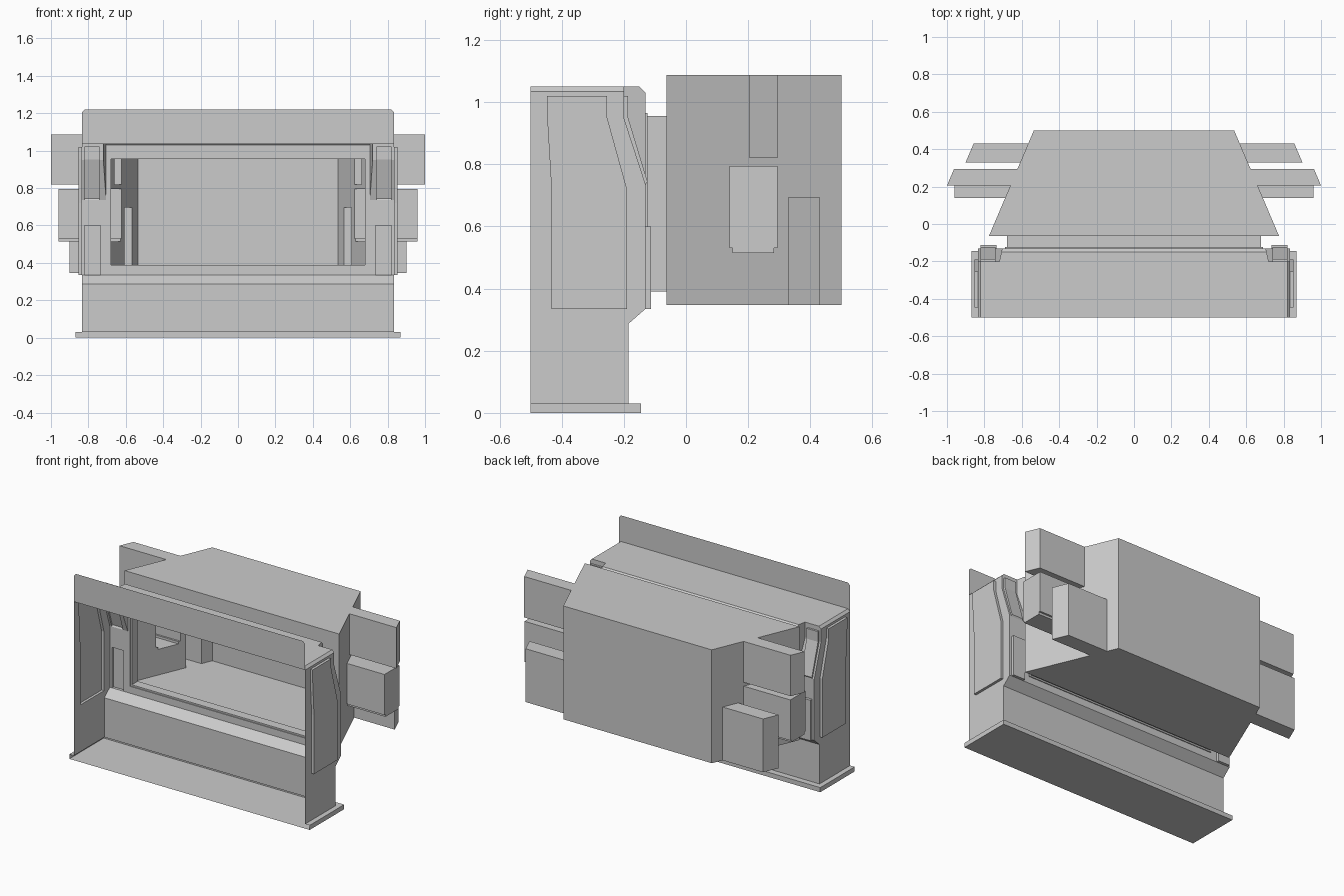
import bpy, bmesh

if "Cube" in bpy.data.objects:
    bpy.data.objects.remove(bpy.data.objects["Cube"])


class Part:
    """Right half of a thin-sheet part, mirrored across x = 0."""

    def __init__(self, name):
        self.name, self.bm = name, bmesh.new()

    def face(self, pts):
        self.bm.faces.new([self.bm.verts.new(p) for p in pts])

    def strip(self, a, b, closed=False):
        n = len(a)
        for i in range(n if closed else n - 1):
            j = (i + 1) % n
            self.face([a[i], a[j], b[j], b[i]])

    def holed(self, *loops):
        edges = []
        for loop in loops:
            vs = [self.bm.verts.new(p) for p in loop]
            edges += [self.bm.edges.new((vs[i - 1], vs[i])) for i in range(len(vs))]
        bmesh.ops.triangle_fill(self.bm, edges=edges, use_beauty=True)

    def pocket(self, rim, end):
        self.strip(rim, end, True)
        self.face(end)

    def finish(self):
        bm = self.bm
        bmesh.ops.remove_doubles(bm, verts=bm.verts, dist=0.0005)
        bmesh.ops.recalc_face_normals(bm, faces=bm.faces)
        me = bpy.data.meshes.new(self.name)
        bm.to_mesh(me)
        bm.free()
        ob = bpy.data.objects.new(self.name, me)
        bpy.context.collection.objects.link(ob)
        m = ob.modifiers.new("Mirror", 'MIRROR')
        m.use_clip = True


def on_x(loop, x):
    return [(x, y, z) for y, z in loop]


def on_y(loop, y):
    return [(x, y, z) for x, z in loop]


F, B, W = -0.5, -0.13, 0.835      # frame front, frame back, half width

# Base plate: shallow tray wider than the frame
p = Part("base_plate")
outer = [(0, -0.145), (0.868, -0.145), (0.868, F)]
inner = [(0, -0.185), (W, -0.185), (W, F)]
low = [(x, y, 0) for x, y in outer]
high = [(x, y, 0.03) for x, y in outer]
p.face(low + [(0, F, 0)])
p.strip(low, high)
p.strip(high, [(x, y, 0.03) for x, y in inner])
p.finish()

# Side walls with outward-pressed panel
p = Part("side_wall")
wall = [(F, 0.03), (-0.185, 0.03), (-0.185, 0.287), (B, 0.335), (B, 0.735),
        (-0.2, 0.95), (-0.2, 1.035), (F, 1.035)]
panel = [(-0.447, 1.02), (-0.255, 1.02), (-0.255, 0.955), (-0.19, 0.72),
         (-0.19, 0.335), (-0.433, 0.335), (-0.433, 0.72), (-0.447, 0.955)]
p.holed(on_x(wall, W), on_x(panel, W))
p.pocket(on_x(panel, W), on_x(panel, 0.852))
p.finish()

# Back wall: lower wall, sloped sill, window wall with pressed lower panel
p = Part("back_wall")
sill = [(-0.185, 0.03), (-0.185, 0.287), (B, 0.335)]
p.strip(on_x(sill, 0), on_x(sill, W))
lower = [(0.735, 0.335), (0.735, 0.6), (0.82, 0.6), (0.82, 0.335)]
p.face(on_y([(0, 0.335)] + lower + [
    (W, 0.335), (W, 0.735), (0.705, 0.735), (0.705, 1.03), (0, 1.03),
    (0, 0.965), (0.69, 0.965), (0.69, 0.38), (0, 0.38)], B))
p.pocket(on_y(lower, B), on_y(lower, -0.112))
p.finish()

# Roof with chamfered edges
p = Part("roof")
p.face([(0, F, 1.05), (0.82, F, 1.05), (0.82, -0.2, 1.05), (0.72, -0.2, 1.05),
        (0.709, -0.15, 1.05), (0, -0.15, 1.05)])
p.face([(0.82, F, 1.05), (W, F, 1.035), (W, -0.2, 1.035), (0.82, -0.2, 1.05)])
p.face([(0, -0.15, 1.05), (0.709, -0.15, 1.05), (0.705, B, 1.03), (0, B, 1.03)])
p.finish()

# Upper front fascia with clipped corners
p = Part("front_fascia")
p.face(on_y([(0, 1.035), (W, 1.035), (W, 1.205), (0.82, 1.22), (0, 1.22)], F))
p.finish()

# Corner recesses: leaning back face with a bent pressed panel
p = Part("corner_recess")
path = [(-0.2, 1.02), (-0.2, 0.95), (B, 0.735)]
raised = [(-0.187, 1.02), (-0.187, 0.953), (-0.124, 0.745)]
x0, x1 = 0.74, 0.822
edge = [(0.72, -0.2, 1.02), (0.72, -0.2, 0.95), (0.705, B, 0.735)]
p.strip(edge, on_x(path, x0))
p.strip(on_x(path, x1), on_x(path, W))
p.strip(on_x(raised, x0), on_x(raised, x1))
for x in (x0, x1):
    p.strip(on_x(path, x), on_x(raised, x))
for i in (0, 2):
    p.strip([(x0, *path[i]), (x1, *path[i])], [(x0, *raised[i]), (x1, *raised[i])])
p.face(on_y([(0.72, 1.02), (W, 1.02), (W, 1.035), (0.82, 1.05), (0.72, 1.05)], -0.2))
p.face([(0.72, -0.2, 1.05), (0.72, -0.2, 0.95), (0.705, B, 0.735),
        (0.705, B, 1.03), (0.709, -0.15, 1.05)])
p.finish()

# Short passage joining the frame to the rear chamber
p = Part("passage")
big = [(0, 0.38), (0.69, 0.38), (0.69, 0.965), (0, 0.965)]
small = [(0, 0.39), (0.68, 0.39), (0.68, 0.955), (0, 0.955)]
rings = [on_y(big, B), on_y(big, -0.124), on_y(small, -0.124), on_y(small, -0.063)]
for a, b in zip(rings, rings[1:]):
    p.strip(a, b)
p.finish()

# Rear chamber: tapered room with openings in its slanted side walls
Y0, Y1, Z0, Z1 = -0.063, 0.5, 0.347, 1.087


def slant(loop, dx=0.0):
    return [(0.775 - 0.425 * (y - Y0) + dx, y, z) for y, z in loop]


upper = [(0.295, Z1), (0.295, 0.82), (0.205, 0.82), (0.205, Z1)]
low = [(0.33, Z0), (0.33, 0.695), (0.43, 0.695), (0.43, Z0)]
mid = [(0.14, 0.795), (0.14, 0.53), (0.15, 0.53), (0.15, 0.515),
       (0.283, 0.515), (0.283, 0.53), (0.295, 0.53), (0.295, 0.795)]

p = Part("rear_chamber")
p.holed(slant([(Y0, Z0)] + low + [(Y1, Z0), (Y1, Z1)] + upper + [(Y0, Z1)]), slant(mid))
for z in (Z0, Z1):
    p.face([(0, Y0, z)] + slant([(Y0, z), (Y1, z)]) + [(0, Y1, z)])
a, b = slant([(Y0, Z0), (Y1, Z0)])
p.face(on_y([(0, Z0), (b[0], Z0), (b[0], Z1), (0, Z1)], Y1))
p.face(on_y([(0, Z0), (a[0], Z0), (a[0], Z1), (0, Z1)] + small[::-1], Y0))
p.finish()

# Side alcoves opening off the chamber
for name, rim, end in (
        ("upper_alcove", slant(upper), slant(upper, 0.339)),
        ("middle_alcove", slant(mid), on_x(mid, 0.96)),
        ("lower_alcove", slant(low), slant(low, 0.292))):
    p = Part(name)
    p.pocket(rim, end)
    p.finish()
